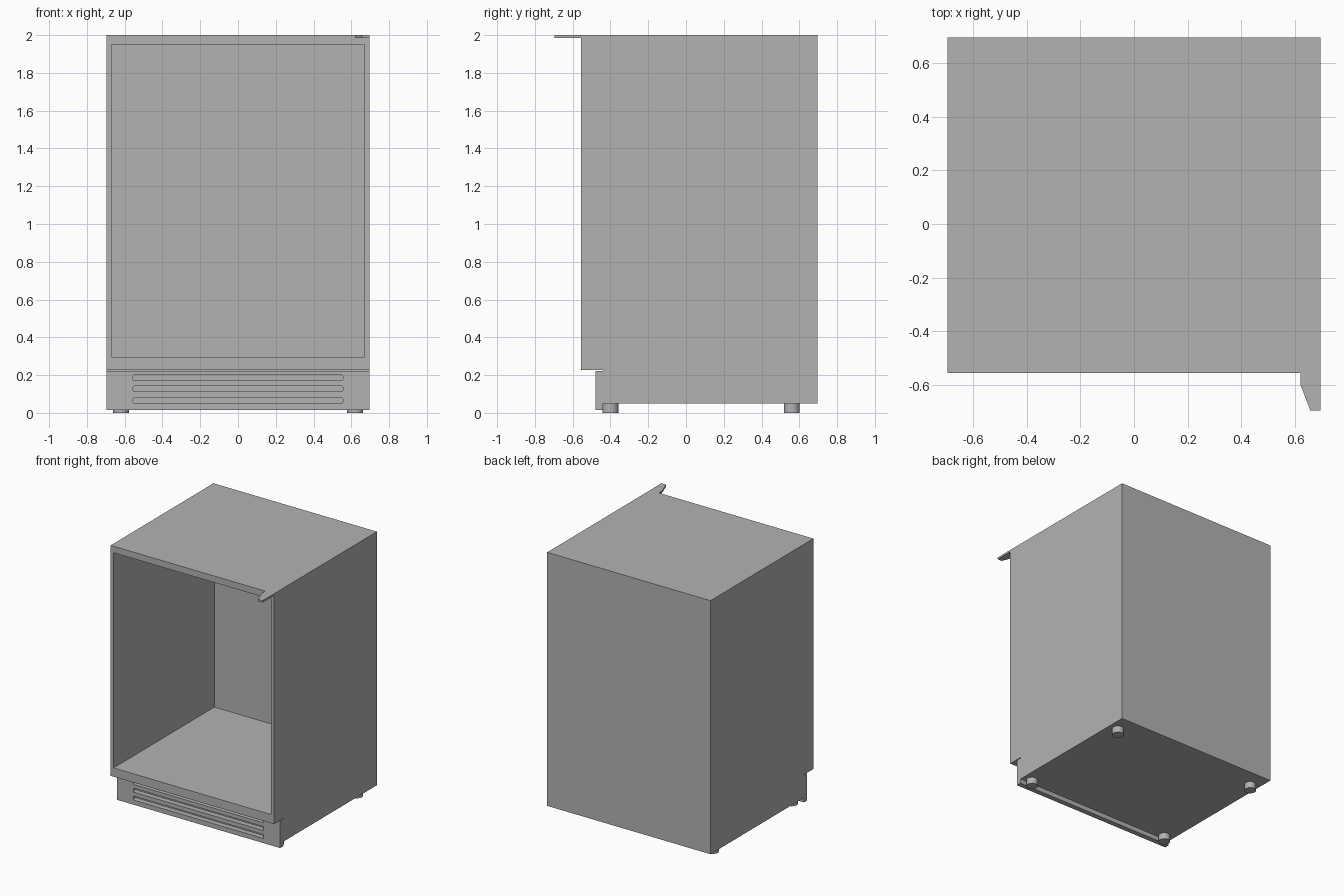
import bpy
import bmesh
from mathutils import Vector

cube = bpy.data.objects.get("Cube")
if cube:
    bpy.data.objects.remove(cube, do_unlink=True)

# Single grey finish
GREY = (0.45, 0.45, 0.45, 1.0)
grey = bpy.data.materials.new("plain_grey")
grey.use_nodes = True
grey.diffuse_color = GREY
grey.node_tree.nodes["Principled BSDF"].inputs["Base Color"].default_value = GREY

HALF = 0.695      # half width and half depth
FRONT = -0.555    # cabinet face
BASE = -0.44      # recessed base behind the kick plate


def make_object(name, bm):
    bmesh.ops.recalc_face_normals(bm, faces=bm.faces)
    mesh = bpy.data.meshes.new(name)
    bm.to_mesh(mesh)
    bm.free()
    mesh.materials.append(grey)
    obj = bpy.data.objects.new(name, mesh)
    bpy.context.collection.objects.link(obj)
    return obj


def prism(name, points, offset):
    """Extrude a closed outline along an offset."""
    bm = bmesh.new()
    face = bm.faces.new([bm.verts.new(p) for p in points])
    moved = bmesh.ops.extrude_face_region(bm, geom=[face])["geom"]
    verts = [g for g in moved if isinstance(g, bmesh.types.BMVert)]
    bmesh.ops.translate(bm, verts=verts, vec=Vector(offset))
    return make_object(name, bm)


def box(name, x, y, z, corner=0):
    """Box from ranges, optionally rounding the edges that run along y."""
    bm = bmesh.new()
    bmesh.ops.create_cube(bm, size=1)
    for v in bm.verts:
        v.co = [r[0] if c < 0 else r[1] for c, r in zip(v.co, (x, y, z))]
    if corner:
        edges = [e for e in bm.edges
                 if abs(e.verts[0].co.y - e.verts[1].co.y) > 1e-4]
        bmesh.ops.bevel(bm, geom=edges, offset=corner, segments=3,
                        profile=0.5, affect='EDGES')
    return make_object(name, bm)


def cut(target, cutter):
    cutter.hide_render = True
    mod = target.modifiers.new("cut", 'BOOLEAN')
    mod.operation = 'DIFFERENCE'
    mod.solver = 'EXACT'
    mod.object = cutter
    bpy.context.view_layer.objects.active = target
    bpy.ops.object.modifier_apply(modifier=mod.name)
    bpy.data.objects.remove(cutter, do_unlink=True)


# Cabinet: stepped side profile, then hollowed from the front
side = [(FRONT, 2), (HALF, 2), (HALF, 0.05), (BASE, 0.05),
        (BASE, 0.228), (FRONT, 0.228)]
cabinet = prism("cabinet", [(-HALF, y, z) for y, z in side], (2 * HALF, 0, 0))
cut(cabinet, box("cavity_cutter", (-0.67, 0.67), (FRONT - 0.1, 0.67),
                 (0.295, 1.95)))

# Kick plate with three ventilation slots
kick_plate = box("kick_plate", (-HALF, HALF), (-0.48, BASE), (0.015, 0.222))
for z in (0.066, 0.127, 0.186):
    cut(kick_plate, box("slot_cutter", (-0.555, 0.555), (-0.6, BASE + 0.1),
                        (z - 0.015, z + 0.015), corner=0.007))

# Hinge bracket at the top corner
bracket = [(0.62, FRONT), (0.62, -0.598), (0.657, -HALF),
           (HALF, -HALF), (HALF, FRONT)]
prism("hinge_bracket", [(x, y, 1.985) for x, y in bracket], (0, 0, 0.015))

# Round feet
for end, y in (("front", -0.4), ("rear", 0.56)):
    for hand, x in (("left", 0.62), ("right", -0.62)):
        bm = bmesh.new()
        bmesh.ops.create_cone(bm, cap_ends=True, segments=32, radius1=0.042,
                              radius2=0.042, depth=0.05)
        bmesh.ops.translate(bm, verts=bm.verts, vec=(x, y, 0.025))
        foot = make_object(f"{end}_{hand}_foot", bm)
        bpy.ops.object.select_all(action='DESELECT')
        foot.select_set(True)
        bpy.context.view_layer.objects.active = foot
        bpy.ops.object.shade_smooth_by_angle()
